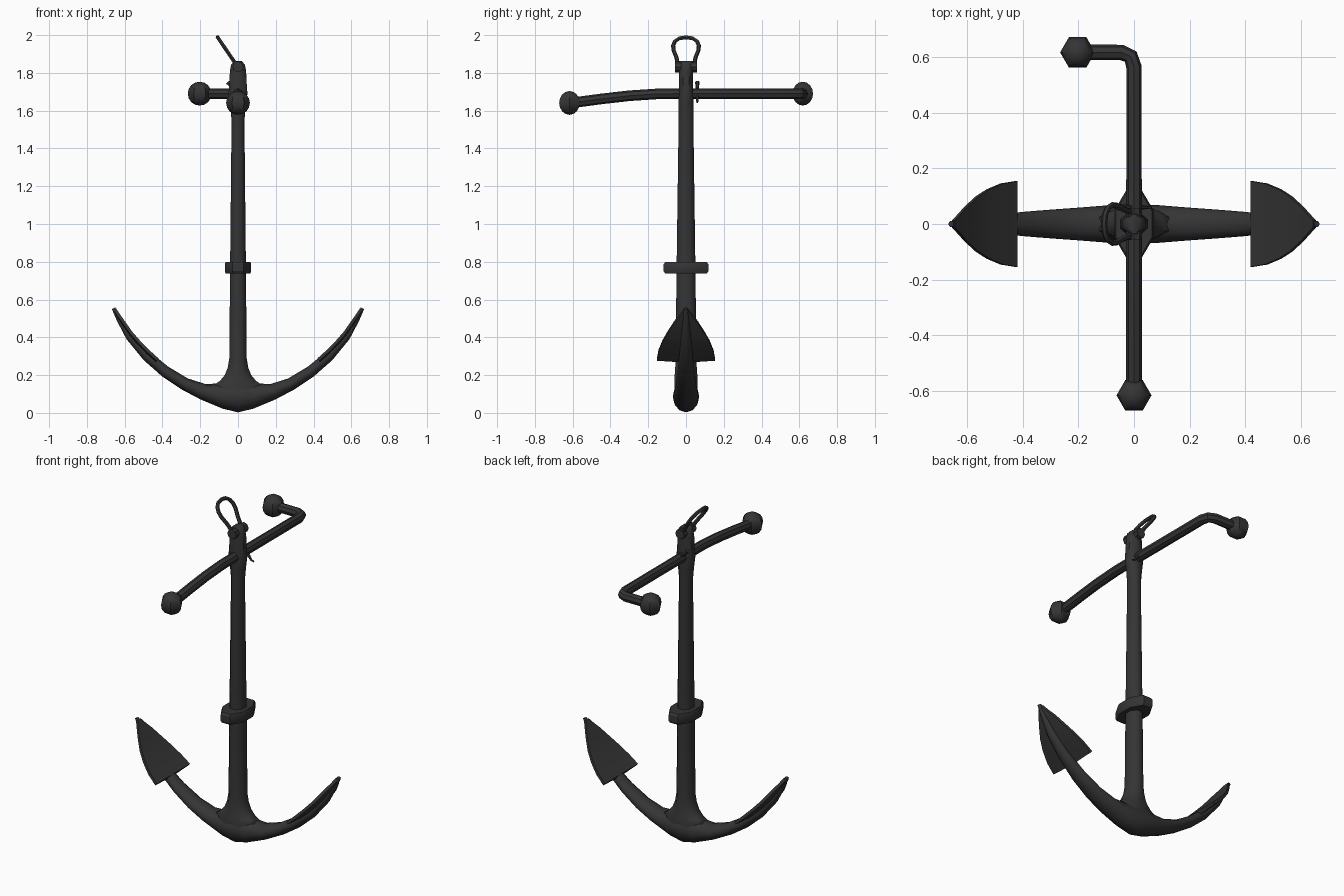
import bpy, bmesh, math
from mathutils import Vector

if "Cube" in bpy.data.objects:
    bpy.data.objects.remove(bpy.data.objects["Cube"])

iron = bpy.data.materials.new("dark_iron")
iron.diffuse_color = (0.035, 0.035, 0.035, 1)
iron.use_nodes = True
iron.node_tree.nodes["Principled BSDF"].inputs["Base Color"].default_value = iron.diffuse_color


def finish(ob, angle=40):
    bpy.ops.object.select_all(action='DESELECT')
    ob.select_set(True)
    bpy.context.view_layer.objects.active = ob
    ob.data.materials.append(iron)
    bpy.ops.object.shade_smooth_by_angle(angle=math.radians(angle))
    return ob


def mesh_object(name, bm, angle=40):
    bmesh.ops.recalc_face_normals(bm, faces=bm.faces)
    me = bpy.data.meshes.new(name)
    bm.to_mesh(me)
    bm.free()
    ob = bpy.data.objects.new(name, me)
    bpy.context.collection.objects.link(ob)
    return finish(ob, angle)


def loft(name, rings, angle=40):
    """Skin closed rings of points and cap both ends."""
    bm = bmesh.new()
    vs = [[bm.verts.new(p) for p in r] for r in rings]
    n = len(vs[0])
    for a, b in zip(vs, vs[1:]):
        for i in range(n):
            j = (i + 1) % n
            bm.faces.new((a[i], a[j], b[j], b[i]))
    bm.faces.new(vs[0])
    bm.faces.new(vs[-1])
    return mesh_object(name, bm, angle)


def ring(center, u, v, n, phase=0.0):
    c, u, v = Vector(center), Vector(u), Vector(v)
    return [c + u * math.cos(t) + v * math.sin(t)
            for t in (2 * math.pi * i / n + phase for i in range(n))]


def tube(name, points, radius, res=2, scales=None):
    """Round bar along a path."""
    cu = bpy.data.curves.new(name, 'CURVE')
    cu.dimensions = '3D'
    cu.bevel_depth = radius
    cu.bevel_resolution = res
    cu.use_fill_caps = True
    sp = cu.splines.new('POLY')
    sp.points.add(len(points) - 1)
    for i, p in enumerate(points):
        sp.points[i].co = (*p, 1)
        sp.points[i].radius = scales[i] if scales else 1
    ob = bpy.data.objects.new(name, cu)
    bpy.context.collection.objects.link(ob)
    bpy.ops.object.select_all(action='DESELECT')
    ob.select_set(True)
    bpy.context.view_layer.objects.active = ob
    bpy.ops.object.convert(target='MESH')
    return finish(bpy.context.object)


# Shank: flared into the crown, tapering up to a swollen, rounded head
k = 1 / math.cos(math.pi / 8)
shank = [(.10, .15, .06), (.15, .125, .062), (.17, .095, .062), (.20, .07, .06),
         (.24, .054, .057), (.29, .046, .055), (.76, .042, .05), (1.55, .034, .039),
         (1.63, .042, .039), (1.69, .05, .039), (1.76, .045, .037),
         (1.81, .043, .036), (1.845, .036, .036), (1.862, .02, .035)]
loft("shank", [ring((0, 0, z), (a * k, 0, 0), (0, b * k, 0), 8, math.pi / 8)
               for z, a, b in shank], 50)

# Arms: lower and upper outline points plus half width, mirrored in x
arm = [((0, .003), (0, .17), .07), ((.08, .022), (.09, .157), .068),
       ((.2, .072), (.17, .152), .06), ((.3, .125), (.265, .182), .053),
       ((.4, .192), (.37, .245), .045), ((.5, .28), (.475, .33), .035),
       ((.59, .39), (.565, .43), .025), ((.64, .485), (.62, .51), .016),
       ((.668, .55), (.65, .558), .011)]


def arm_ring(s, lo, up, w):
    lo, up = (Vector((s * p[0], 0, p[1])) for p in (lo, up))
    return ring((lo + up) / 2, (0, w, 0), (up - lo) / 2, 12)


loft("arms", [arm_ring(-1, *a) for a in reversed(arm[1:])]
     + [arm_ring(1, *a) for a in arm], 50)

# Palms: shield-shaped plates lying on the upper side of each arm
palm = [(.42, .288, .154), (.47, .333, .146), (.52, .384, .125), (.56, .43, .099),
        (.60, .487, .062), (.625, .522, .034), (.645, .552, .012)]
for s, side in ((-1, "left"), (1, "right")):
    loft("palm_" + side, [[(s * x, -w, z), (s * x, w, z),
                           (s * (x + .011), w, z - .012),
                           (s * (x + .014), 0, z - .022),
                           (s * (x + .011), -w, z - .012)] for x, z, w in palm])

# Collar band around the shank
outline = [(.03, .118), (.07, .05), (.07, -.05), (.03, -.118)]
outline += [(-x, -y) for x, y in outline]
loft("collar", [[(x * f, y * f, z) for x, y in outline]
                for z, f in ((.737, .93), (.75, 1), (.787, 1), (.80, .93))], 30)

# Stock: drooping on one side, bent over on the other
stock = [(0, -.60, 1.642), (0, -.45, 1.662), (0, -.30, 1.679), (0, -.15, 1.689),
         (0, 0, 1.69), (0, .565, 1.69), (-.012, .603, 1.69),
         (-.045, .618, 1.69), (-.19, .618, 1.69)]
tube("stock", stock, .028)

# Low-poly balls on the stock ends
for name, loc in (("ball_straight_end", (0, -.617, 1.641)),
                  ("ball_bent_end", (-.203, .618, 1.69))):
    bm = bmesh.new()
    bmesh.ops.create_uvsphere(bm, u_segments=6, v_segments=8, radius=.063)
    zs = [v.co.copy() for v in bm.verts]
    # keep a corner of the hexagon pointing along x
    far = max(zs, key=lambda c: c.x)
    turn = math.atan2(far.y, far.x)
    for v in bm.verts:
        x, y = v.co.x, v.co.y
        v.co.x = x * math.cos(turn) + y * math.sin(turn) + loc[0]
        v.co.y = y * math.cos(turn) - x * math.sin(turn) + loc[1]
        v.co.z += loc[2]
    mesh_object(name, bm, 50)

# Locking pin through the stock
tube("locking_pin", [(-.055, .06, 1.75), (-.04, .06, 1.735), (.03, .06, 1.668),
                     (.045, .06, 1.648), (.062, .06, 1.643)],
     .01, 1, [1.3, 1, .8, .6, .4])

# Shackle: teardrop loop leaning to the left, with its bolt
half = [(.047, 1.815), (.046, 1.86), (.052, 1.885), (.066, 1.92), (.068, 1.945),
        (.058, 1.968), (.035, 1.983), (0, 1.988)]
loop = half + [(-y, z) for y, z in reversed(half[:-1])]
tube("shackle", [(-(z - 1.83) * .68, y, z) for y, z in loop], .011, 1)
loft("shackle_bolt", [ring((0, y, 1.832), (.029, 0, 0), (0, 0, .029), 8)
                      for y in (-.058, .058)])
